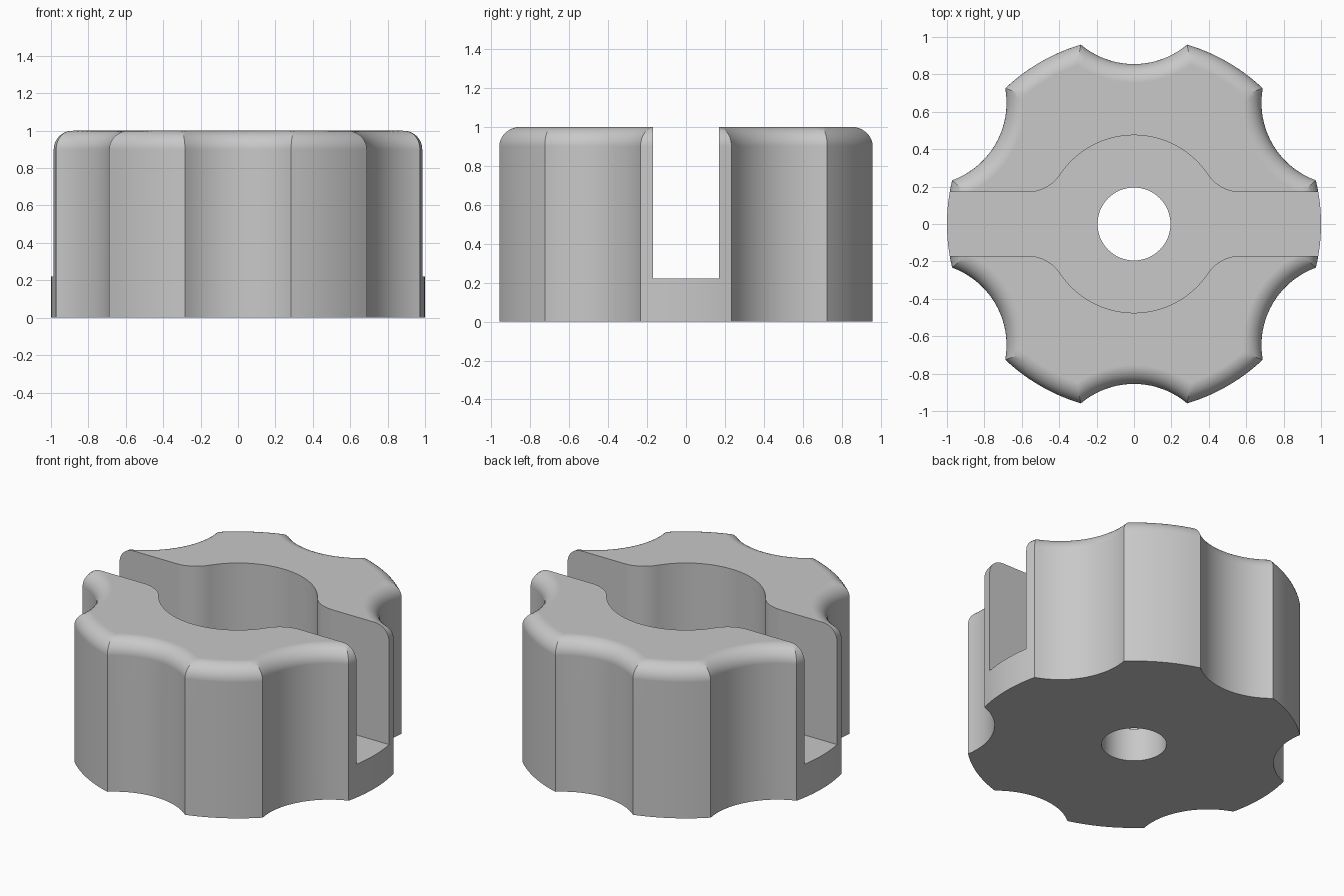
import bpy, bmesh
from math import sin, cos, acos, atan2, pi, sqrt, radians

default = bpy.data.objects.get("Cube")
if default:
    bpy.data.objects.remove(default, do_unlink=True)

# Main dimensions
HEIGHT = 1.0
FILLET = 0.1
SCALLOP_R = 0.44       # radius of each finger scallop
SCALLOP_D = 1.295      # distance of scallop centres from the axis
FLOOR_Z = 0.22
SLOT_HALF = 0.17
POCKET_R = 0.475
BLEND_R = 0.21         # rounding between slot and pocket
HOLE_R = 0.195

grey = bpy.data.materials.new("plain grey")
grey.use_nodes = True
grey.diffuse_color = (0.58, 0.58, 0.58, 1)
grey.node_tree.nodes["Principled BSDF"].inputs["Base Color"].default_value = (0.58, 0.58, 0.58, 1)


def loft(name, layers):
    """Closed solid through stacked outlines, given as (points, z)."""
    bm = bmesh.new()
    rings = [[bm.verts.new((x, y, z)) for x, y in pts] for pts, z in layers]
    n = len(rings[0])
    for low, high in zip(rings, rings[1:]):
        for i in range(n):
            j = (i + 1) % n
            bm.faces.new((low[i], low[j], high[j], high[i]))
    bm.faces.new(rings[0][::-1])
    bm.faces.new(rings[-1])
    mesh = bpy.data.meshes.new(name)
    bm.to_mesh(mesh)
    bm.free()
    mesh.materials.append(grey)
    ob = bpy.data.objects.new(name, mesh)
    bpy.context.collection.objects.link(ob)
    return ob


def arc(cx, cy, r, start, end, steps):
    angles = [start + (end - start) * i / steps for i in range(steps + 1)]
    return [(cx + r * cos(a), cy + r * sin(a)) for a in angles]


def knob_outline(inset):
    """Six lobes and six scallops, moved inward by inset."""
    rho, r = 1 - inset, SCALLOP_R + inset
    half = acos((rho ** 2 + SCALLOP_D ** 2 - r ** 2) / (2 * rho * SCALLOP_D))
    swing = atan2(rho * sin(half), SCALLOP_D - rho * cos(half))
    pts = []
    for k in range(6):
        mid = k * pi / 3
        lobe = pi / 6 - half
        pts += arc(0, 0, rho, mid - lobe, mid + lobe, 12)[:-1]
        axis = mid + pi / 6
        pts += arc(SCALLOP_D * cos(axis), SCALLOP_D * sin(axis), r,
                   axis + pi + swing, axis + pi - swing, 20)[:-1]
    return pts


# Knob body with a rounded top rim
layers = [(knob_outline(0), 0)]
for i in range(11):
    t = i / 10 * pi / 2
    layers.append((knob_outline(FILLET * (1 - cos(t))), HEIGHT - FILLET + FILLET * sin(t)))
body = loft("knob_body", layers)

# Cross slot widening into a round pocket
blend_y = SLOT_HALF + BLEND_R
blend_x = sqrt((POCKET_R + BLEND_R) ** 2 - blend_y ** 2)
touch = atan2(blend_y, blend_x)
quarter = [(1.3, SLOT_HALF)]
quarter += arc(blend_x, blend_y, BLEND_R, -pi / 2, touch - pi, 12)
quarter += arc(0, 0, POCKET_R, touch, pi / 2, 16)[1:]
upper = quarter + [(-x, y) for x, y in quarter[-2::-1]]
slot = upper + [(-x, -y) for x, y in upper]
slot_cutter = loft("slot_cutter", [(slot, FLOOR_Z), (slot, HEIGHT + 0.3)])

# Centre hole
circle = arc(0, 0, HOLE_R, 0, 2 * pi, 64)[:-1]
hole_cutter = loft("hole_cutter", [(circle, -0.2), (circle, FLOOR_Z + 0.2)])

bpy.ops.object.select_all(action="DESELECT")
bpy.context.view_layer.objects.active = body
body.select_set(True)
for cutter in (slot_cutter, hole_cutter):
    cutter.hide_render = True
    mod = body.modifiers.new("cut", "BOOLEAN")
    mod.operation = "DIFFERENCE"
    mod.solver = "EXACT"
    mod.object = cutter
    bpy.ops.object.modifier_apply(modifier=mod.name)
    bpy.data.objects.remove(cutter, do_unlink=True)

# Smooth walls and rim, crisp edges, flat caps
bpy.ops.object.shade_smooth_by_angle(angle=radians(25))
weighted = body.modifiers.new("flat_caps", "WEIGHTED_NORMAL")
weighted.keep_sharp = True
